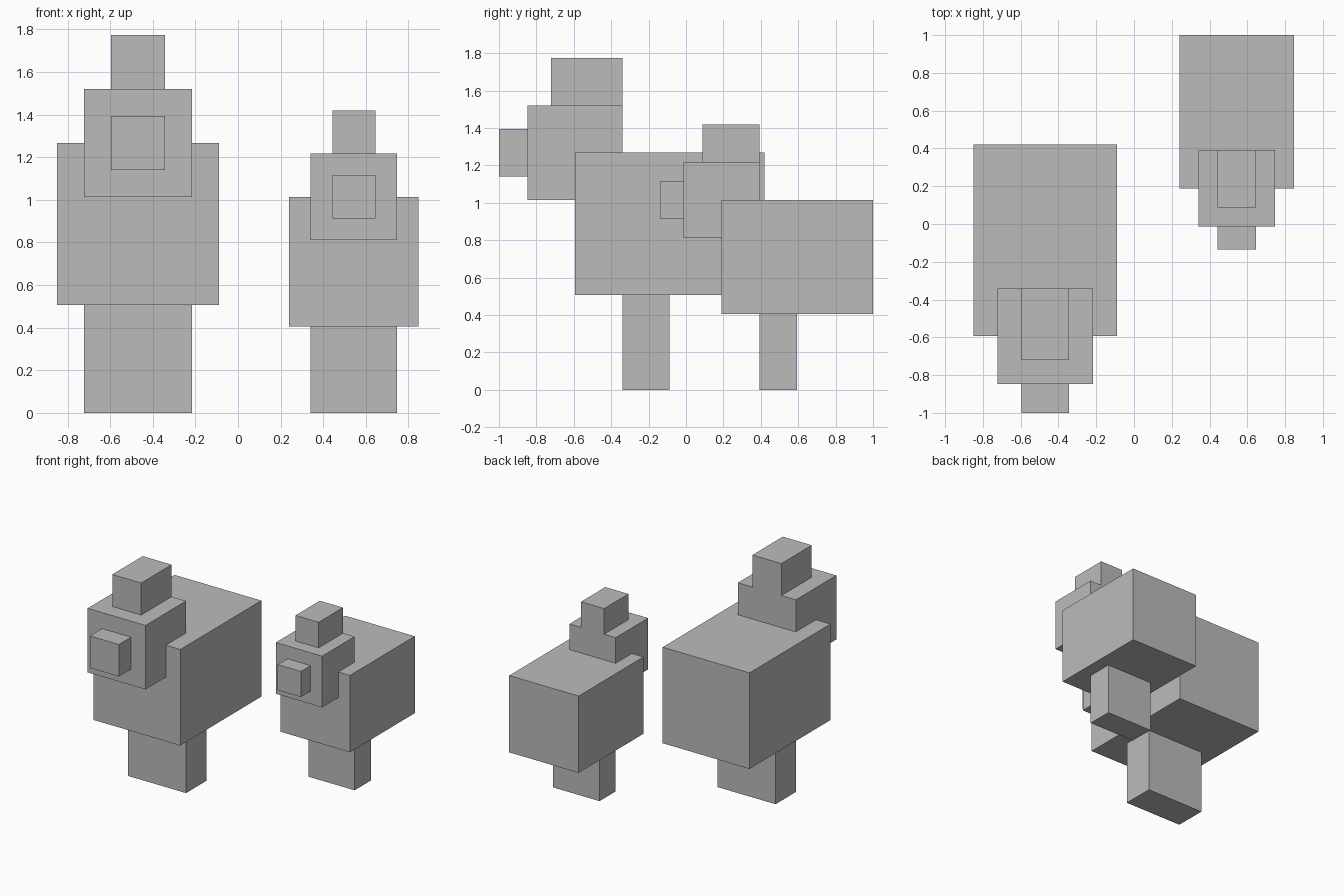
import bpy
import bmesh
from mathutils import Vector

cube = bpy.data.objects.get("Cube")
if cube:
    bpy.data.objects.remove(cube, do_unlink=True)

# One plain grey for everything
grey = bpy.data.materials.new("plain grey")
grey.use_nodes = True
colour = (0.5, 0.5, 0.5, 1)
grey.diffuse_color = colour
grey.node_tree.nodes["Principled BSDF"].inputs["Base Color"].default_value = colour

# Parts in block units: width, front, back, bottom, top
# (front and back are measured from the front face of the body)
PARTS = {
    "leg": (2, 1, 2, 0, 2),
    "body": (3, 0, 4, 2, 5),
    "head": (2, -1, 1, 4, 6),
    "beak": (1, -1.6, -1, 4.5, 5.5),
    "crest": (1, -0.5, 1, 6, 7),
}


def add_box(name, low, high):
    """Flat-faced box between two opposite corners."""
    low, high = Vector(low), Vector(high)
    mesh = bpy.data.meshes.new(name)
    bm = bmesh.new()
    bmesh.ops.create_cube(bm, size=1)
    bmesh.ops.scale(bm, vec=high - low, verts=bm.verts)
    bmesh.ops.translate(bm, vec=(low + high) / 2, verts=bm.verts)
    bm.to_mesh(mesh)
    bm.free()
    mesh.materials.append(grey)
    obj = bpy.data.objects.new(name, mesh)
    bpy.context.collection.objects.link(obj)


def add_bird(prefix, x, front, unit):
    """Blocky bird at the given centre line, body front and block size."""
    for part, (width, y0, y1, z0, z1) in PARTS.items():
        half = width * unit / 2
        add_box(f"{prefix}_{part}",
                (x - half, front + y0 * unit, z0 * unit),
                (x + half, front + y1 * unit, z1 * unit))


# Large bird in front, smaller one behind to its left
add_bird("large_bird", -0.47, -0.594, 0.2535)
add_bird("small_bird", 0.544, 0.189, 0.2028)
